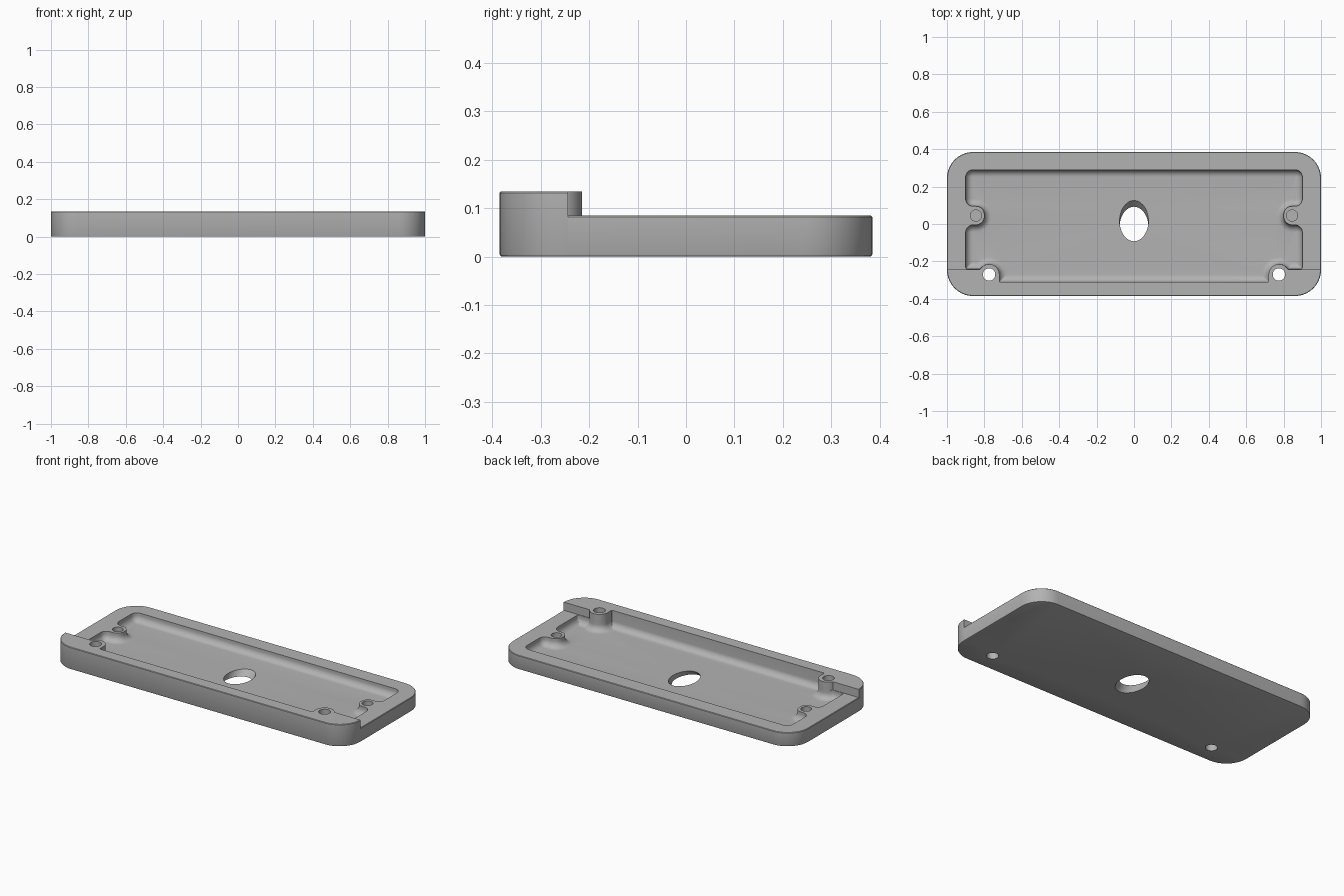
import bpy, bmesh, math
from mathutils import Vector, Matrix

if "Cube" in bpy.data.objects:
    bpy.data.objects.remove(bpy.data.objects["Cube"])

grey = bpy.data.materials.new("plain grey")
grey.use_nodes = True
GREY = (0.45, 0.45, 0.45, 1)
grey.diffuse_color = GREY
grey.node_tree.nodes["Principled BSDF"].inputs["Base Color"].default_value = GREY

TOP, LEDGE, FLOOR = 0.135, 0.085, 0.033
W, D = 1.0, 0.385
STEP_Y = -0.244
FILLET = 0.038
BOSS_X, BOSS_Y, BOSS_R, HOLE_R = 0.775, -0.27, 0.055, 0.033

# Corners as (x, y, radius): plate outline, and pocket wrapping around the bosses
OUTLINE = [(-W, -D, 0.14), (W, -D, 0.14), (W, D, 0.14), (-W, D, 0.14)]
HALF = [(0.72, -0.31, 0.004), (0.72, -0.215, 0.055), (0.797, -0.215, 0.055),
        (0.825, -0.241, 0.01), (0.9, -0.241, 0.01),
        (0.9, -0.005, 0.04), (0.80, -0.005, 0.045), (0.80, 0.095, 0.045),
        (0.9, 0.095, 0.04), (0.9, 0.29, 0.04)]
POCKET = HALF + [(-x, y, r) for x, y, r in reversed(HALF)]


def rounded(corners, inset=0.0, steps=10):
    """Counter-clockwise outline with rounded corners, moved inward."""
    out = []
    for i, (x, y, r) in enumerate(corners):
        p = Vector((x, y))
        e1 = (p - Vector(corners[i - 1][:2])).normalized()
        e2 = (Vector(corners[(i + 1) % len(corners)][:2]) - p).normalized()
        n1, n2 = Vector((-e1.y, e1.x)), Vector((-e2.y, e2.x))
        turn = math.atan2(e1.x * e2.y - e1.y * e2.x, e1.dot(e2))
        side = math.copysign(1, turn)
        r = max(r - side * inset, 0.003)
        p = p + (n1 + n2) * inset / (1 + n1.dot(n2))
        centre = p - e1 * r * math.tan(abs(turn) / 2) + n1 * r * side
        for k in range(steps + 1):
            out.append(centre + Matrix.Rotation(turn * k / steps, 2) @ (-n1 * r * side))
    return out


def ellipse(x, y, rx, ry, steps=48):
    angles = [math.tau * k / steps for k in range(steps)]
    return [(x + rx * math.cos(a), y + ry * math.sin(a)) for a in angles]


def loft(bm, levels):
    """Join stacked (points, z) outlines with walls; return the end rings."""
    rings = [[bm.verts.new((p[0], p[1], z)) for p in points] for points, z in levels]
    for a, b in zip(rings, rings[1:]):
        for i in range(len(a)):
            bm.faces.new((a[i - 1], a[i], b[i], b[i - 1]))
    return rings[0], rings[-1]


def fill(bm, *rings):
    """Fill a flat area bounded by an outer ring and any holes."""
    edges = [bm.edges.get((r[i - 1], r[i])) for r in rings for i in range(len(r))]
    bmesh.ops.triangle_fill(bm, edges=edges, use_beauty=True, normal=(0, 0, 1))


def add_part(whole, bm, keep_front):
    """Keep one side of the step plane and add it to the whole."""
    bmesh.ops.recalc_face_normals(bm, faces=bm.faces[:])
    bmesh.ops.bisect_plane(bm, geom=bm.verts[:] + bm.edges[:] + bm.faces[:],
                           plane_co=(0, STEP_Y, 0),
                           plane_no=(0, 1 if keep_front else -1, 0), clear_outer=True)
    mesh = bpy.data.meshes.new("part")
    bm.to_mesh(mesh)
    bm.free()
    whole.from_mesh(mesh)
    bpy.data.meshes.remove(mesh)


def tray(height):
    """Full tray of one height, with pocket, screw holes and cable hole."""
    bm = bmesh.new()
    # Outer wall with softened rims
    bottom, rim = loft(bm, [(rounded(OUTLINE, d), z) for d, z in (
        (0.005, 0), (0.0015, 0.0015), (0, 0.005), (0, height - 0.003), (0.003, height))])
    # Pocket wall with a fillet at the floor
    levels = []
    for k in range(9):
        a = math.radians(90 * k / 8)
        levels.append((rounded(POCKET, FILLET * (1 - math.sin(a))),
                       FLOOR + FILLET * (1 - math.cos(a))))
    floor, pocket_top = loft(bm, levels + [(rounded(POCKET), height)])
    # Slanted cable hole
    lean = FLOOR / 2
    cable_low, cable_high = loft(bm, [(ellipse(0, -lean, 0.077, 0.109), 0),
                                      (ellipse(0, lean, 0.077, 0.109), FLOOR)])
    # Through holes at the front, blind holes at the sides
    low, high = [], []
    for s in (-1, 1):
        front = ellipse(s * BOSS_X, BOSS_Y, HOLE_R, HOLE_R)
        a, b = loft(bm, [(front, 0), (front, height)])
        blind = ellipse(s * 0.845, 0.045, 0.03, 0.03)
        c, d = loft(bm, [(blind, FLOOR), (blind, height)])
        bm.faces.new(c)
        low.append(a)
        high += [b, d]
    fill(bm, bottom, cable_low, *low)
    fill(bm, floor, cable_high)
    fill(bm, rim, pocket_top, *high)
    return bm


# Low back part and raised front part
whole = bmesh.new()
add_part(whole, tray(LEDGE), keep_front=False)
add_part(whole, tray(TOP), keep_front=True)

for s in (-1, 1):
    # Front screw boss standing out behind the raised rim
    bm = bmesh.new()
    outer = ellipse(s * BOSS_X, BOSS_Y, BOSS_R, BOSS_R)
    inner = ellipse(s * BOSS_X, BOSS_Y, HOLE_R, HOLE_R)
    loft(bm, [(outer, LEDGE), (outer, TOP), (inner, TOP), (inner, LEDGE), (outer, LEDGE)])
    bmesh.ops.remove_doubles(bm, verts=bm.verts[:], dist=1e-5)
    add_part(whole, bm, keep_front=False)
    # Upright face of the step, facing the back
    quad = [whole.verts.new((s * x, STEP_Y, z)) for x, z in
            ((W, LEDGE), (0.82, LEDGE), (0.82, TOP), (W, TOP))]
    whole.faces.new(quad if s > 0 else quad[::-1])

bmesh.ops.remove_doubles(whole, verts=whole.verts[:], dist=1e-5)
mesh = bpy.data.meshes.new("base_plate")
whole.to_mesh(mesh)
whole.free()
mesh.materials.append(grey)
plate = bpy.data.objects.new("base_plate", mesh)
bpy.context.collection.objects.link(plate)

bpy.ops.object.select_all(action="DESELECT")
plate.select_set(True)
bpy.context.view_layer.objects.active = plate
bpy.ops.object.shade_smooth_by_angle(angle=math.radians(30))
